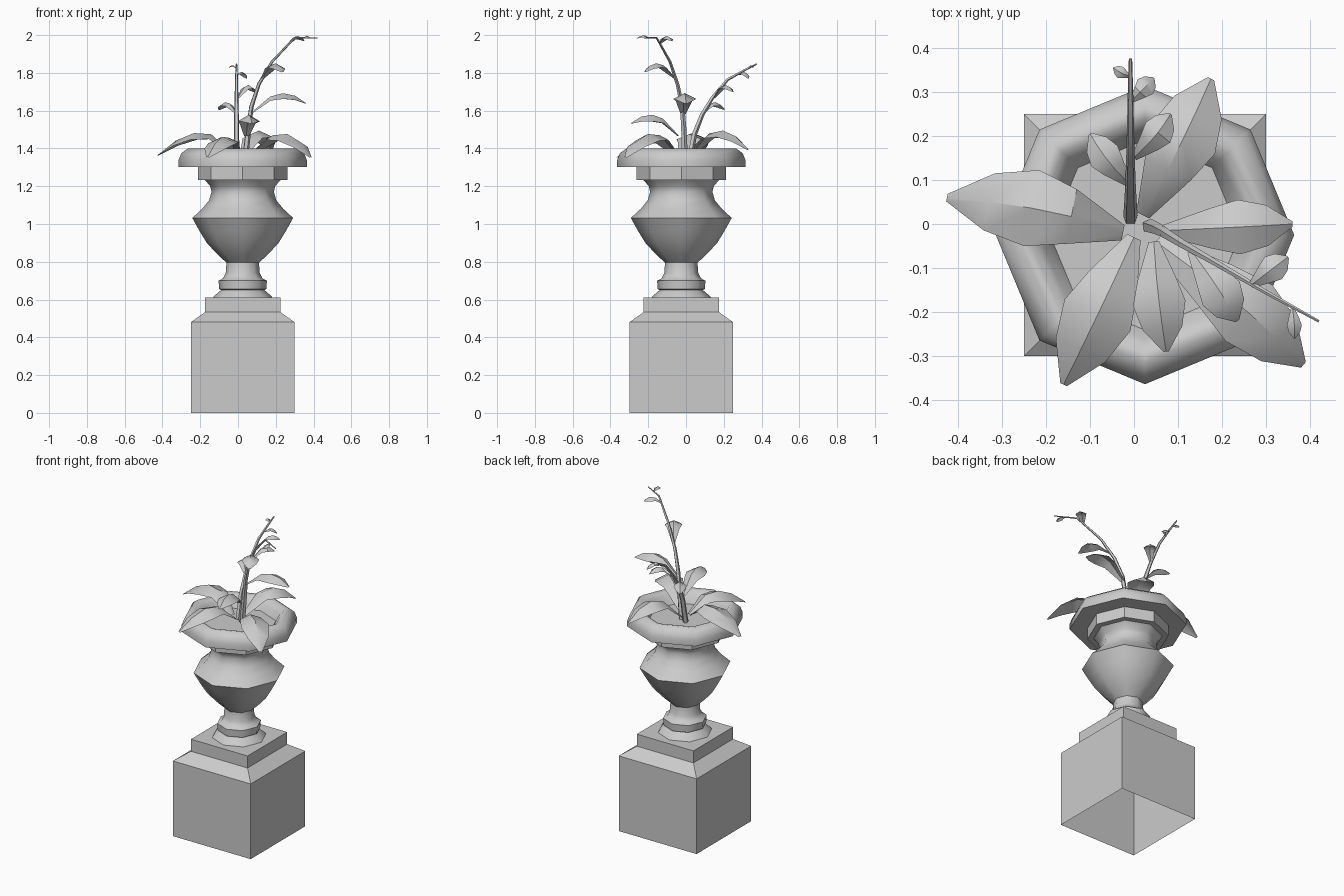
import bpy, bmesh
from math import sin, cos, pi, radians, sqrt
from mathutils import Vector

CX, CY = 0.025, -0.025


def finish(name, bm, angle=None):
    bmesh.ops.remove_doubles(bm, verts=bm.verts, dist=1e-5)
    bmesh.ops.recalc_face_normals(bm, faces=bm.faces)
    me = bpy.data.meshes.new(name)
    bm.to_mesh(me)
    bm.free()
    ob = bpy.data.objects.new(name, me)
    bpy.context.collection.objects.link(ob)
    if angle:
        bpy.ops.object.select_all(action='DESELECT')
        ob.select_set(True)
        bpy.context.view_layer.objects.active = ob
        bpy.ops.object.shade_smooth_by_angle(angle=radians(angle))
    return ob


def lathe(name, profile, sides=8, turn=0.0, angle=None):
    """Sweep (radius, z) points around the urn axis."""
    bm = bmesh.new()
    rings = [[bm.verts.new((CX + r * cos(turn + 2 * pi * i / sides),
                            CY + r * sin(turn + 2 * pi * i / sides), z))
              for i in range(sides)] for r, z in profile]
    for a, b in zip(rings, rings[1:]):
        for i in range(sides):
            j = (i + 1) % sides
            bm.faces.new((a[i], a[j], b[j], b[i]))
    return finish(name, bm, angle)


def leaf(name, base, peak, tip, width, fold=0.03):
    """Arched, ridged leaf passing through base, peak and tip."""
    base, peak, tip = Vector(base), Vector(peak), Vector(tip)
    ctrl = peak * 2 - (base + tip) / 2
    flat = tip - base
    side = Vector((-flat.y, flat.x, 0)).normalized()
    bm = bmesh.new()
    rows = []
    for t, w in ((0, 0.2), (0.35, 0.72), (0.58, 1.0), (0.8, 0.75), (1, 0.1)):
        p = base * (1 - t) ** 2 + ctrl * 2 * t * (1 - t) + tip * t * t
        drop = Vector((0, 0, fold * w))
        rows.append([bm.verts.new(q) for q in
                     (p - side * width * w - drop, p, p + side * width * w - drop)])
    for a, b in zip(rows, rows[1:]):
        for i in range(2):
            bm.faces.new((a[i], a[i + 1], b[i + 1], b[i]))
    return finish(name, bm, 35)


def stem(name, points, r0, r1, sides=5):
    """Tapered tube along a path."""
    bm = bmesh.new()
    pts = [Vector(p) for p in points]
    rings = []
    for k, p in enumerate(pts):
        d = (pts[min(k + 1, len(pts) - 1)] - pts[max(k - 1, 0)]).normalized()
        u = d.cross(Vector((0.5, 0.87, 0)) if abs(d.x) > abs(d.y) else Vector((1, 0, 0))).normalized()
        v = d.cross(u)
        r = r0 + (r1 - r0) * k / (len(pts) - 1)
        rings.append([bm.verts.new(p + (u * cos(2 * pi * i / sides) + v * sin(2 * pi * i / sides)) * r)
                      for i in range(sides)])
    for a, b in zip(rings, rings[1:]):
        for i in range(sides):
            j = (i + 1) % sides
            bm.faces.new((a[i], a[j], b[j], b[i]))
    bm.faces.new(rings[-1])
    return finish(name, bm, 40)


# Square plinth, open underneath
s = sqrt(2)
lathe("plinth", [(0.275 * s, 0), (0.275 * s, 0.48), (0.2 * s, 0.533),
                 (0.2 * s, 0.61), (0, 0.61)], sides=4, turn=pi / 4)

# Urn foot, bowl, collar, rim and soil
lathe("urn_foot", [(0.158, 0.61), (0.15, 0.62), (0.115, 0.65), (0.125, 0.655),
                   (0.128, 0.70), (0.105, 0.712), (0.09, 0.74), (0.086, 0.795)], angle=50)
lathe("urn_bowl", [(0.086, 0.795), (0.135, 0.84), (0.19, 0.90), (0.227, 0.96), (0.267, 1.032),
                   (0.215, 1.08), (0.178, 1.125), (0.165, 1.17), (0.172, 1.2),
                   (0.2, 1.233)], angle=50)
lathe("urn_collar", [(0.2, 1.233), (0.236, 1.233), (0.236, 1.305)])
lathe("urn_rim", [(0.236, 1.303), (0.339, 1.303), (0.339, 1.34), (0.325, 1.375), (0.29, 1.40),
                  (0.265, 1.395), (0.24, 1.37), (0.215, 1.32)], angle=50)
lathe("soil", [(0.216, 1.325), (0, 1.325)])

# Two flower stems
stem("stem_right", [(0.035, -0.005, 1.33), (0.055, -0.012, 1.5), (0.07, -0.02, 1.62),
                    (0.11, -0.045, 1.74), (0.18, -0.085, 1.86), (0.3, -0.155, 1.985),
                    (0.42, -0.221, 1.985)], 0.017, 0.003)
stem("stem_back", [(-0.008, 0.015, 1.33), (-0.008, 0.045, 1.48), (-0.008, 0.085, 1.58),
                   (-0.008, 0.14, 1.67), (-0.008, 0.22, 1.765), (-0.008, 0.31, 1.815),
                   (-0.008, 0.375, 1.848)], 0.017, 0.004)

# Leaves: (base, peak, tip, half width, fold)
leaves = {
    "ground_leaf_left": ((-0.025, -0.02, 1.37), (-0.2, 0.03, 1.485), (-0.425, 0.06, 1.365), 0.088, 0.035),
    "ground_leaf_front": ((0.0, -0.03, 1.36), (-0.07, -0.18, 1.465), (-0.16, -0.365, 1.355), 0.083, 0.035),
    "ground_leaf_right": ((0.05, -0.04, 1.36), (0.235, -0.18, 1.48), (0.385, -0.32, 1.355), 0.083, 0.035),
    "ground_leaf_back": ((0.02, 0.02, 1.36), (0.1, 0.17, 1.495), (0.175, 0.33, 1.395), 0.08, 0.035),
    "stem_leaf_1": ((0.045, -0.04, 1.47), (0.055, -0.16, 1.575), (0.073, -0.29, 1.535), 0.06, 0.035),
    "stem_leaf_2": ((0.065, -0.015, 1.585), (0.215, -0.008, 1.69), (0.36, 0.0, 1.64), 0.062, 0.03),
    "stem_leaf_3": ((0.13, -0.06, 1.775), (0.19, -0.145, 1.85), (0.235, -0.22, 1.805), 0.05, 0.022),
    "stem_leaf_4": ((0.265, -0.14, 1.955), (0.31, -0.105, 1.995), (0.35, -0.075, 1.97), 0.032, 0.015),
    "stem_leaf_5": ((0.36, -0.19, 1.985), (0.364, -0.225, 1.998), (0.365, -0.26, 1.983), 0.017, 0.01),
    "stem_leaf_6": ((-0.01, 0.09, 1.59), (-0.06, 0.145, 1.645), (-0.1, 0.205, 1.605), 0.038, 0.02),
    "stem_leaf_7": ((0.0, 0.15, 1.67), (0.048, 0.2, 1.735), (0.083, 0.25, 1.70), 0.036, 0.018),
    "stem_leaf_8": ((-0.005, 0.28, 1.79), (0.022, 0.308, 1.805), (0.045, 0.332, 1.77), 0.024, 0.012),
    "stem_leaf_9": ((-0.008, 0.335, 1.825), (-0.028, 0.343, 1.84), (-0.047, 0.355, 1.83), 0.014, 0.008),
}
for name, args in leaves.items():
    leaf(name, *args)
